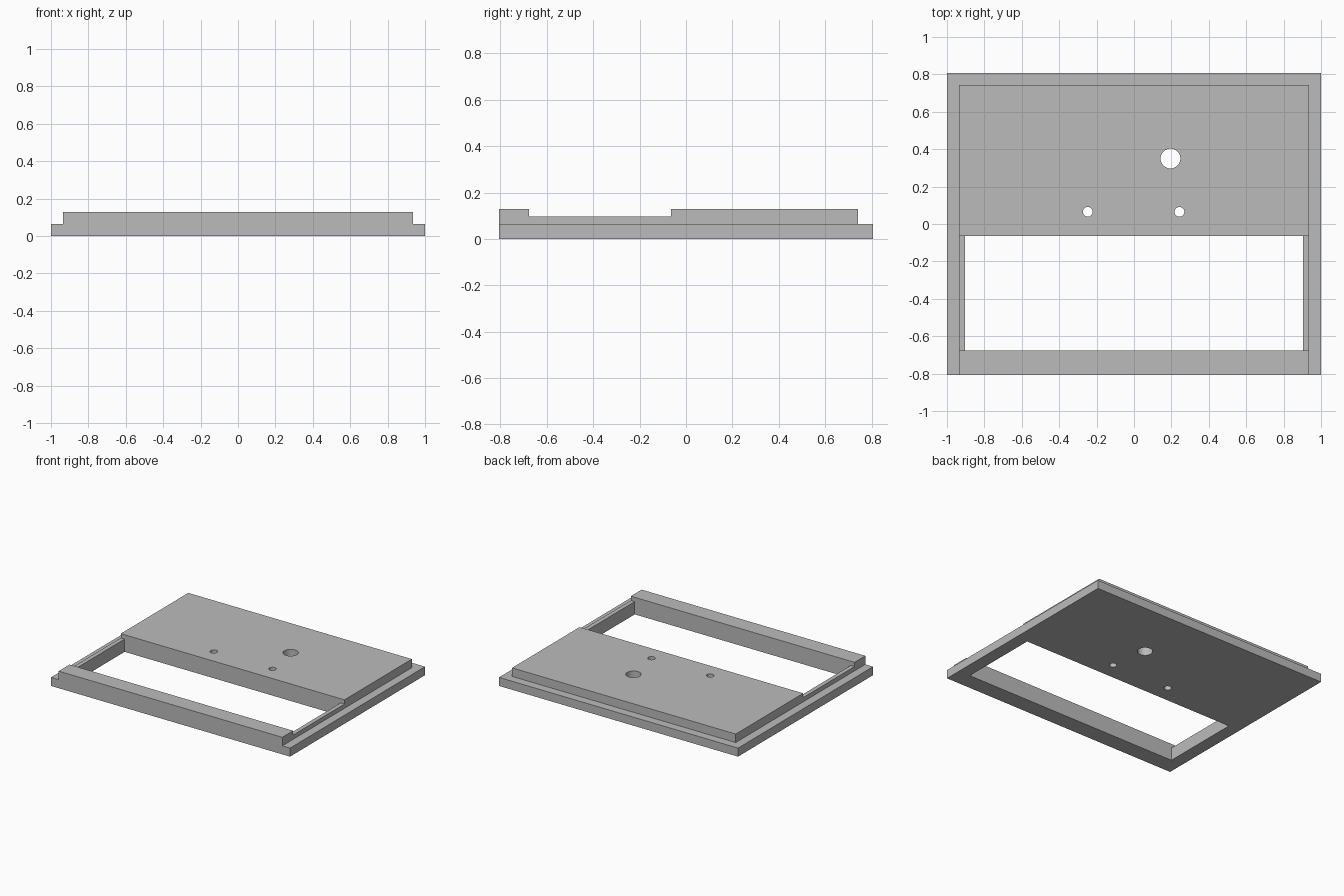
import bpy
from mathutils import Vector

old = bpy.data.objects.get("Cube")
if old:
    bpy.data.objects.remove(old, do_unlink=True)

U = 1 / 31                      # one design unit; the plate is 62 x 50 x 4
HALF_X, HALF_Y, TOP = 31, 25, 4
OVER = 2                        # cutter overshoot


def box(name, low, high):
    low, high = Vector(low) * U, Vector(high) * U
    bpy.ops.mesh.primitive_cube_add(size=1, location=(low + high) / 2)
    obj = bpy.context.object
    obj.name = name
    obj.scale = high - low
    bpy.ops.object.transform_apply(location=True, rotation=True, scale=True)
    return obj


def drill(name, x, y, radius):
    bpy.ops.mesh.primitive_cylinder_add(
        vertices=48, radius=radius, depth=1, location=(x, y, 0))
    bpy.context.object.name = name
    return bpy.context.object


def cut(body, cutter):
    cutter.hide_render = True
    mod = body.modifiers.new(cutter.name, 'BOOLEAN')
    mod.operation = 'DIFFERENCE'
    mod.solver = 'EXACT'
    mod.object = cutter
    bpy.context.view_layer.objects.active = body
    bpy.ops.object.modifier_apply(modifier=mod.name)
    bpy.data.objects.remove(cutter, do_unlink=True)


# Full-height slab
plate = box("cover_plate", (-HALF_X, -HALF_Y, 0), (HALF_X, HALF_Y, TOP))

# Stepped rim along both sides and the back
far_x, far_y, far_z = HALF_X + OVER, HALF_Y + OVER, TOP + OVER
cut(plate, box("left_step", (29, -far_y, 2), (far_x, far_y, far_z)))
cut(plate, box("right_step", (-far_x, -far_y, 2), (-29, far_y, far_z)))
cut(plate, box("back_step", (-far_x, 23, 2), (far_x, far_y, far_z)))

# Lowered side rails and the window between them
cut(plate, box("rail_relief", (-far_x, -21, 3), (far_x, -2, far_z)))
cut(plate, box("window", (-28, -21, -OVER), (28, -2, far_z)))

# Round through holes
cut(plate, drill("large_hole", 0.195, 0.35, 0.053))
for x in (-0.247, 0.243):
    cut(plate, drill("small_hole", x, 0.065, 0.026))

# Single grey finish
grey = bpy.data.materials.new("plain_grey")
grey.use_nodes = True
colour = (0.5, 0.5, 0.5, 1)
grey.diffuse_color = colour
grey.node_tree.nodes["Principled BSDF"].inputs["Base Color"].default_value = colour
plate.data.materials.clear()
plate.data.materials.append(grey)

# Smooth hole walls, crisp edges elsewhere
bpy.ops.object.select_all(action='DESELECT')
plate.select_set(True)
bpy.context.view_layer.objects.active = plate
bpy.ops.object.shade_smooth_by_angle()
